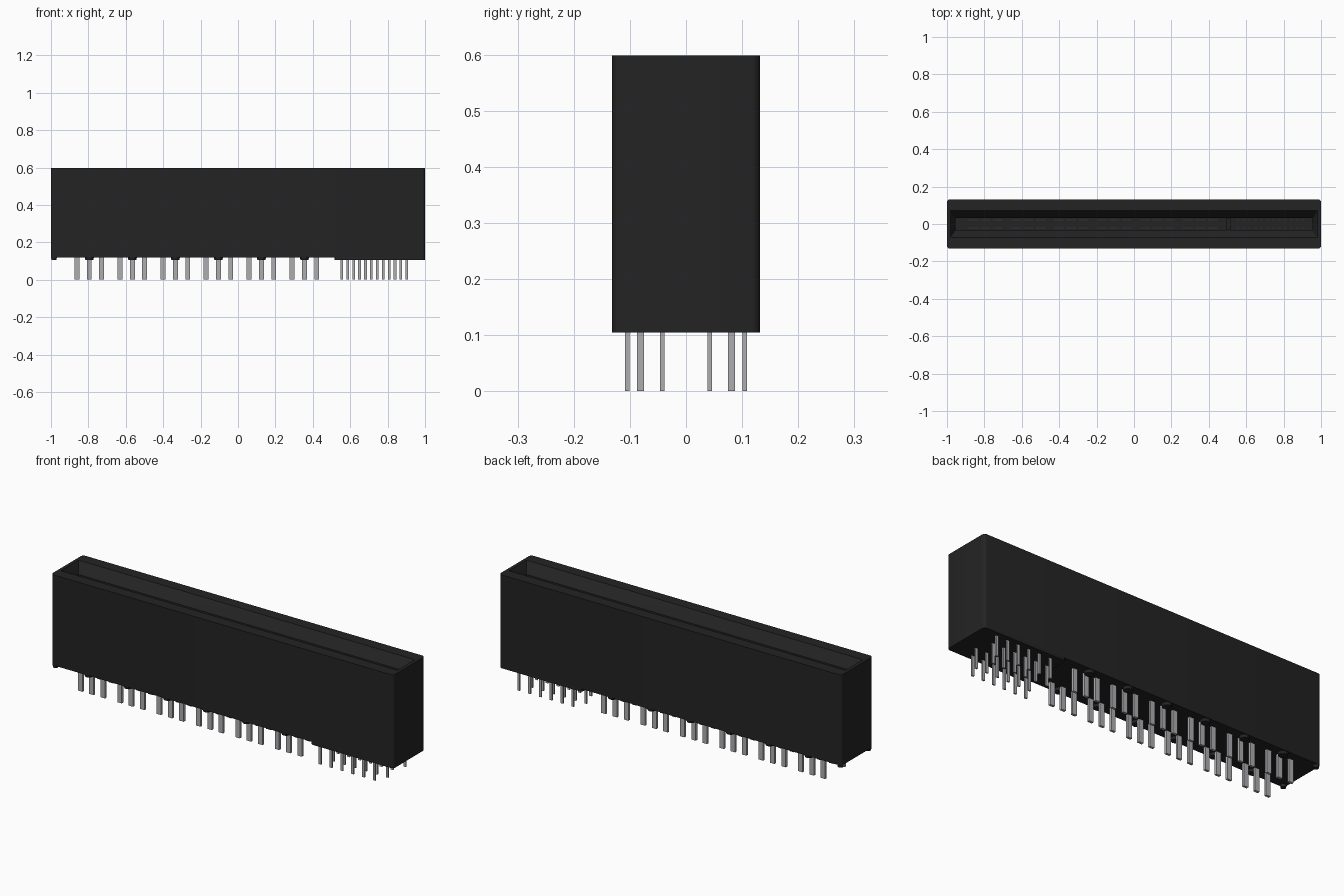
import bpy, bmesh, math

if "Cube" in bpy.data.objects:
    bpy.data.objects.remove(bpy.data.objects["Cube"])

def material(name, rgb):
    m = bpy.data.materials.new(name)
    m.diffuse_color = (*rgb, 1)
    m.use_nodes = True
    m.node_tree.nodes["Principled BSDF"].inputs["Base Color"].default_value = m.diffuse_color
    return m

BLACK = material("black plastic", (0.017, 0.017, 0.017))
METAL = material("grey metal", (0.42, 0.42, 0.44))

def finish(bm, name, mat, smooth=False):
    bmesh.ops.recalc_face_normals(bm, faces=bm.faces)
    me = bpy.data.meshes.new(name)
    bm.to_mesh(me)
    bm.free()
    me.materials.append(mat)
    ob = bpy.data.objects.new(name, me)
    bpy.context.collection.objects.link(ob)
    if smooth:
        bpy.context.view_layer.objects.active = ob
        ob.select_set(True)
        bpy.ops.object.shade_smooth_by_angle(angle=math.radians(30))
        ob.select_set(False)
    return ob

def ring(bm, x0, x1, hy, z, r):
    """Loop of vertices forming a rounded rectangle at height z."""
    out = []
    corners = [(x1 - r, hy - r), (x0 + r, hy - r), (x0 + r, r - hy), (x1 - r, r - hy)]
    for q, (cx, cy) in enumerate(corners):
        for i in range(5):
            a = math.radians(90 * q + 22.5 * i)
            out.append(bm.verts.new((cx + r * math.cos(a), cy + r * math.sin(a), z)))
    return out

def loft(name, rings):
    """Skin a stack of rounded rectangles and close both ends."""
    bm = bmesh.new()
    loops = [ring(bm, *p) for p in rings]
    for a, b in zip(loops, loops[1:]):
        for i in range(len(a)):
            j = (i + 1) % len(a)
            bm.faces.new((a[i], a[j], b[j], b[i]))
    bm.faces.new(loops[0])
    bm.faces.new(loops[-1])
    return finish(bm, name, BLACK, True)

def add_box(bm, x, y, z0, z1, wx, wy):
    vs = bmesh.ops.create_cube(bm, size=1)["verts"]
    for v in vs:
        v.co = (x + v.co.x * wx, y + v.co.y * wy, (z0 + z1) / 2 + v.co.z * (z1 - z0))

# housing: outer wall, rim, sloped lead-in, card slot
loft("housing", [
    (-1, 1, 0.132, 0.12, 0.016), (-1, 1, 0.132, 0.598, 0.016),
    (-0.982, 0.982, 0.073, 0.598, 0.003), (-0.955, 0.955, 0.033, 0.545, 0.003),
    (-0.955, 0.955, 0.033, 0.25, 0.003)])

# lowered base under the signal pins
loft("signal_base", [(0.515, 1, 0.132, 0.105, 0.016), (0.515, 1, 0.132, 0.12, 0.016)])

# key dividing the slot
bm = bmesh.new()
add_box(bm, 0.505, 0, 0.25, 0.535, 0.025, 0.066)
finish(bm, "slot_key", BLACK)

# standoff bumps along both long edges, and feet at the left corners
group_x = [-0.795 + 0.23 * i for i in range(6)]
bm = bmesh.new()
for s in (-1, 1):
    for x, y, r in [(gx, 0.106, 0.025) for gx in group_x] + [(-0.984, 0.116, 0.0155)]:
        vs = bmesh.ops.create_cone(bm, cap_ends=True, segments=12, radius1=r * 0.85,
                                   radius2=r, depth=0.015)["verts"]
        for v in vs:
            v.co.x += x
            v.co.y += s * y
            v.co.z += 0.1135
finish(bm, "standoffs", BLACK)

# power pins in groups of three, with their contacts in the slot
pins, contacts = bmesh.new(), bmesh.new()
for gx in group_x:
    for dx in (-0.066, 0, 0.066):
        for s in (-1, 1):
            add_box(pins, gx + dx, s * 0.081, 0, 0.125, 0.026, 0.013)
            add_box(contacts, gx + dx, s * 0.022, 0.25, 0.46, 0.052, 0.006)
finish(pins, "power_pins", METAL)
finish(contacts, "power_contacts", METAL)

# staggered signal pins and contacts
pins, contacts = bmesh.new(), bmesh.new()
for i in range(12):
    x = 0.555 + 0.0316 * i
    for s in (-1, 1):
        outer = (i % 2 == 0) == (s < 0)
        add_box(pins, x, s * (0.105 if outer else 0.042), 0, 0.11, 0.014, 0.008)
        add_box(contacts, x, s * 0.022, 0.25, 0.46, 0.012, 0.006)
finish(pins, "signal_pins", METAL)
finish(contacts, "signal_contacts", METAL)
